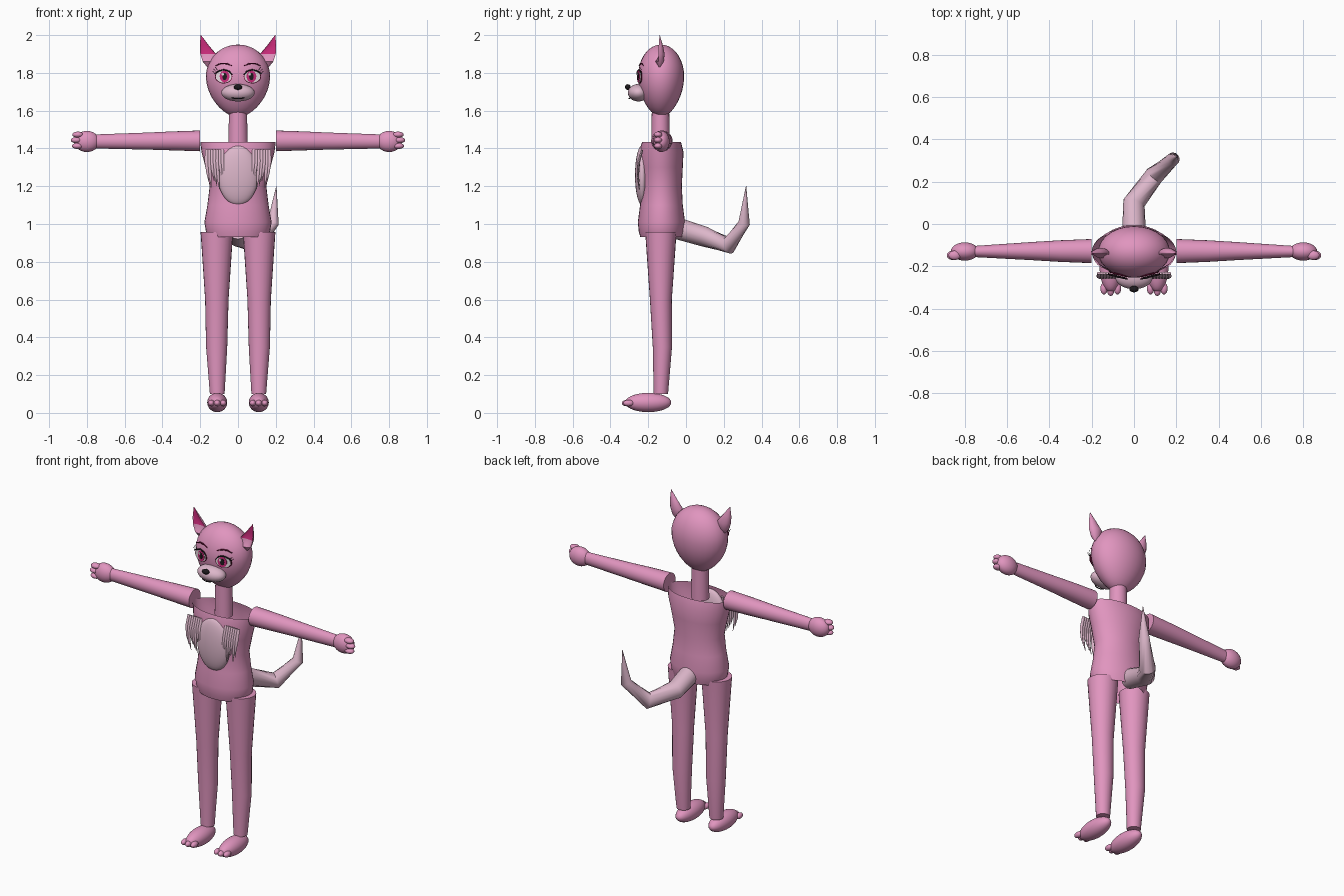
import bpy, bmesh, math
from mathutils import Vector

old = bpy.data.objects.get("Cube")
if old:
    bpy.data.objects.remove(old, do_unlink=True)


def material(name, r, g, b):
    m = bpy.data.materials.new(name)
    m.use_nodes = True
    m.diffuse_color = (r, g, b, 1)
    m.node_tree.nodes["Principled BSDF"].inputs["Base Color"].default_value = (r, g, b, 1)
    return m


PINK = material("body pink", 0.75, 0.30, 0.52)
PALE = material("pale pink", 0.72, 0.47, 0.59)
MAGENTA = material("magenta", 0.60, 0.025, 0.20)
WINE = material("dark wine", 0.15, 0.005, 0.04)
BLACK = material("black", 0.012, 0.010, 0.012)
WHITE = material("eye white", 0.85, 0.76, 0.80)


def finish(name, bm, *mats, angle=50):
    bmesh.ops.recalc_face_normals(bm, faces=bm.faces)
    mesh = bpy.data.meshes.new(name)
    bm.to_mesh(mesh)
    bm.free()
    ob = bpy.data.objects.new(name, mesh)
    bpy.context.collection.objects.link(ob)
    for m in mats:
        mesh.materials.append(m)
    bpy.ops.object.select_all(action="DESELECT")
    ob.select_set(True)
    bpy.context.view_layer.objects.active = ob
    bpy.ops.object.shade_smooth_by_angle(angle=math.radians(angle))
    return ob


def loft(name, stations, mat, hint=(1, 0, 0), normal=None, caps=True, sides=24):
    """Skin elliptical rings (centre, radius along hint, other radius)."""
    bm = bmesh.new()
    pts = [Vector(s[0]) for s in stations]
    rings = []
    for i, (c, ru, rv) in enumerate(stations):
        t = Vector(normal) if normal else pts[min(i + 1, len(pts) - 1)] - pts[max(i - 1, 0)]
        t.normalize()
        u = Vector(hint)
        u = (u - t * u.dot(t)).normalized()
        v = t.cross(u)
        turn = [2 * math.pi * k / sides for k in range(sides)]
        rings.append([bm.verts.new(pts[i] + u * ru * math.cos(a) + v * rv * math.sin(a)) for a in turn])
    for a, b in zip(rings, rings[1:]):
        for k in range(sides):
            j = (k + 1) % sides
            bm.faces.new((a[k], a[j], b[j], b[k]))
    if caps:
        bm.faces.new(rings[0])
        bm.faces.new(rings[-1])
    return finish(name, bm, mat)


def ellipsoid(name, centre, radii, mat, shape=None):
    bm = bmesh.new()
    bmesh.ops.create_uvsphere(bm, u_segments=28, v_segments=18, radius=1)
    for v in bm.verts:
        if shape:
            shape(v.co)
        v.co = Vector(centre) + Vector([a * b for a, b in zip(v.co, radii)])
    return finish(name, bm, mat)


def stroke(name, points, width, mat):
    """Thin painted line as a bevelled curve with tapered ends."""
    cu = bpy.data.curves.new(name, "CURVE")
    cu.dimensions = "3D"
    cu.bevel_depth = width
    cu.bevel_resolution = 1
    cu.use_fill_caps = True
    sp = cu.splines.new("POLY")
    sp.points.add(len(points) - 1)
    for i, (p, q) in enumerate(zip(sp.points, points)):
        p.co = (*q, 1)
        p.radius = 0.5 if i in (0, len(points) - 1) else 1
    ob = bpy.data.objects.new(name, cu)
    bpy.context.collection.objects.link(ob)
    cu.materials.append(mat)


def face_y(x):
    return -0.255 + (abs(x) - 0.03) * 0.25


def plate(name, x, z, rx, rz, layer, mat):
    """Thin oval lying on the slanted eye plane."""
    bm = bmesh.new()
    bmesh.ops.create_cone(bm, cap_ends=True, segments=28, radius1=1, radius2=1, depth=1)
    for v in bm.verts:
        px = x + v.co.x * rx
        v.co = Vector((px, face_y(px) - layer + v.co.z * 0.004, z + v.co.y * rz))
    finish(name, bm, mat)


# Torso, neck and head
Y = -0.13
loft("torso", [((0, Y, z), rx, ry) for z, rx, ry in (
    (0.93, 0.158, 0.112), (0.96, 0.170, 0.120), (1.01, 0.178, 0.125), (1.10, 0.162, 0.113),
    (1.20, 0.150, 0.108), (1.30, 0.172, 0.113), (1.38, 0.193, 0.117), (1.435, 0.2, 0.103))],
    PINK, caps=False, sides=32)
loft("neck", [((0, -0.135, 1.40), 0.052, 0.048), ((0, -0.135, 1.62), 0.047, 0.046)], PINK)


def egg(co):
    if co.z < 0:
        pinch = 1 - 0.16 * co.z * co.z
        co.x *= pinch
        co.y *= pinch
        co.z *= 1.28


ellipsoid("head", (0, -0.132, 1.782), (0.17, 0.122, 0.168), PINK, egg)

# Muzzle, nose and mouth
ellipsoid("muzzle", (0, -0.252, 1.695), (0.088, 0.056, 0.046), PALE)
ellipsoid("nose", (0, -0.308, 1.725), (0.022, 0.015, 0.015), BLACK)
stroke("mouth", [(0.035 * k / 4, -0.302 + 0.0006 * k * k, 1.664 + 0.0003 * k * k)
                 for k in range(-4, 5)], 0.003, BLACK)


def ear(name, s):
    """Leaf-shaped ear with a hollow, coloured front."""
    bm = bmesh.new()
    n = 16
    rings = []
    for cx, z, hw, depth in ((0.160, 1.832, 0.004, 0.004), (0.157, 1.860, 0.030, 0.022),
                             (0.158, 1.900, 0.042, 0.027), (0.178, 1.945, 0.024, 0.018),
                             (0.197, 2.0, 0.001, 0.001)):
        ring = []
        for k in range(n):
            a = 2 * math.pi * k / n
            back = math.sin(a)
            y = -0.14 + depth * (back if back > 0 else -0.35 * back - 0.25)
            if z < 1.88 and back < 0:
                y = -0.14 + depth * back
            ring.append(bm.verts.new((s * (cx + hw * math.cos(a)), y, z)))
        rings.append(ring)
    for i, (a, b) in enumerate(zip(rings, rings[1:])):
        for k in range(n):
            j = (k + 1) % n
            f = bm.faces.new((a[k], a[j], b[j], b[k]))
            f.material_index = int(i >= 2 and k >= n // 2 + 1 and k < n - 1)
    bm.faces.new(rings[0])
    finish(name, bm, PINK, MAGENTA)


for side, s in (("left", 1), ("right", -1)):
    ear(side + "_ear", s)

    # Eye plates, lashes and brow
    plate(side + "_eye_rim", s * 0.076, 1.780, 0.046, 0.036, 0.002, WINE)
    plate(side + "_eye_white", s * 0.076, 1.780, 0.042, 0.032, 0.004, WHITE)
    plate(side + "_iris", s * 0.071, 1.781, 0.026, 0.031, 0.006, MAGENTA)
    plate(side + "_pupil", s * 0.071, 1.781, 0.012, 0.019, 0.008, BLACK)
    plate(side + "_eye_shine", s * 0.071 - 0.010, 1.793, 0.007, 0.008, 0.010, WHITE)

    def on_face(pairs, lift=0.006):
        return [(s * x, face_y(x) - lift, z) for x, z in pairs]

    stroke(side + "_lash_line", on_face(((0.030, 1.790), (0.048, 1.809), (0.076, 1.817),
                                         (0.104, 1.809), (0.126, 1.795))), 0.004, BLACK)
    for k in range(3):
        stroke(side + "_lash", on_face(((0.104 + 0.008 * k, 1.810 - 0.007 * k),
                                        (0.122 + 0.007 * k, 1.832 - 0.011 * k))), 0.002, BLACK)
    stroke(side + "_brow", on_face(((0.032, 1.838), (0.060, 1.849), (0.090, 1.850),
                                    (0.120, 1.838)), -0.006), 0.004, WINE)

    # Arm, hand and curled fingers
    loft(side + "_arm", [((s * x, y, z), ry, rz) for x, y, z, ry, rz in (
        (0.20, -0.128, 1.440, 0.057, 0.055), (0.35, -0.128, 1.440, 0.051, 0.050),
        (0.48, -0.128, 1.439, 0.043, 0.045), (0.76, -0.130, 1.437, 0.026, 0.037))],
        PINK, hint=(0, 1, 0), normal=(1, 0, 0))
    ellipsoid(side + "_hand", (s * 0.80, -0.13, 1.437), (0.066, 0.043, 0.056), PINK)
    for z, x in ((1.473, 0.848), (1.444, 0.856), (1.413, 0.850)):
        ellipsoid(side + "_finger", (s * x, -0.148, z), (0.029, 0.022, 0.016), PINK)

    # Leg, foot and toes
    loft(side + "_leg", [((s * x, y, z), rx, ry) for x, y, z, rx, ry in (
        (0.112, -0.133, 0.957, 0.086, 0.083), (0.112, -0.133, 0.60, 0.062, 0.058),
        (0.113, -0.125, 0.35, 0.056, 0.051), (0.110, -0.133, 0.10, 0.039, 0.038))],
        PINK, normal=(0, 0, 1))
    ellipsoid(side + "_foot", (s * 0.11, -0.20, 0.055), (0.053, 0.122, 0.051), PINK)
    for dx, y in ((-0.032, -0.305), (0, -0.312), (0.032, -0.305)):
        ellipsoid(side + "_toe", (s * 0.11 + dx, y, 0.052), (0.017, 0.028, 0.017), PINK)

    # Chest fur tuft of narrow hanging spikes
    for k in range(7):
        x = 0.166 - 0.014 * k
        drop = 0.17 + 0.025 * math.sin(k * 2.1) + 0.02 * math.sin(k * math.pi / 6)
        loft(side + "_chest_spike", [
            ((s * x, -0.232, 1.392), 0.009, 0.006),
            ((s * (x + 0.001), -0.250, 1.33), 0.010, 0.007),
            ((s * (x - 0.005), -0.255, 1.392 - 0.7 * drop), 0.007, 0.005),
            ((s * (x - 0.012), -0.248, 1.392 - drop), 0.001, 0.001)], PALE, sides=8)

# Chest patch
ellipsoid("chest_patch", (0, -0.232, 1.258), (0.108, 0.038, 0.158), PALE)

# Tail sweeping back and up to a point
loft("tail", [((0, -0.04, 0.975), 0.056, 0.057), ((0, 0.10, 0.932), 0.053, 0.053),
              ((0.095, 0.228, 0.888), 0.046, 0.046), ((0.186, 0.308, 1.005), 0.031, 0.031),
              ((0.203, 0.318, 1.20), 0.001, 0.001)], PALE, sides=16)
